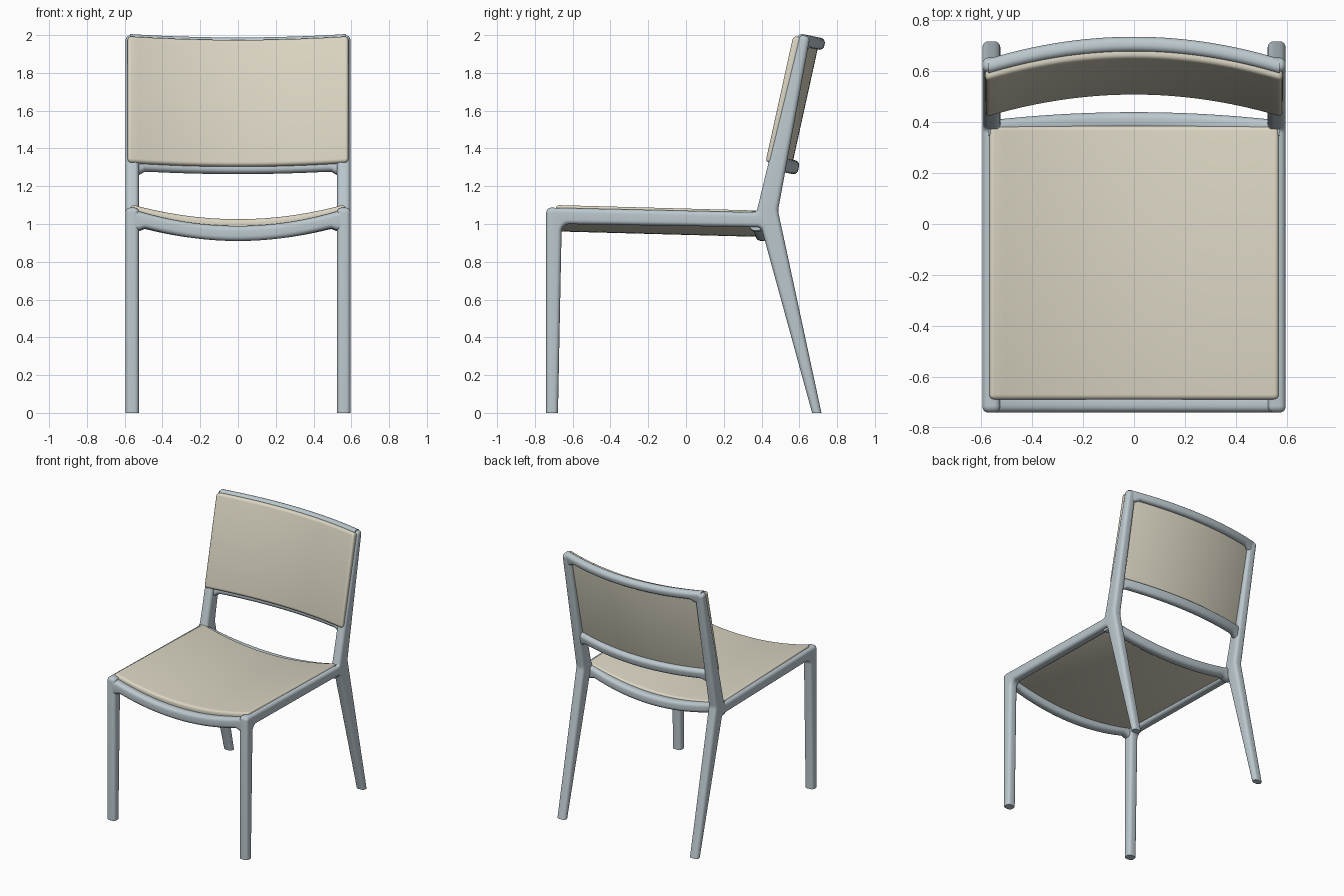
import bpy, bmesh, math
from mathutils import Vector

if "Cube" in bpy.data.objects:
    bpy.data.objects.remove(bpy.data.objects["Cube"])

TILT = math.atan(0.22)          # lean of the backrest
CT, ST = math.cos(TILT), math.sin(TILT)


def material(name, rgb):
    m = bpy.data.materials.new(name)
    m.diffuse_color = (*rgb, 1)
    m.use_nodes = True
    m.node_tree.nodes["Principled BSDF"].inputs["Base Color"].default_value = m.diffuse_color
    return m


FRAME = material("painted_frame", (0.50, 0.58, 0.62))
FABRIC = material("beige_fabric", (0.70, 0.66, 0.54))


def finish(bm, name, mat):
    bmesh.ops.recalc_face_normals(bm, faces=bm.faces)
    me = bpy.data.meshes.new(name)
    bm.to_mesh(me)
    bm.free()
    me.materials.append(mat)
    me.shade_smooth()
    me.set_sharp_from_angle(angle=math.radians(40))
    ob = bpy.data.objects.new(name, me)
    bpy.context.collection.objects.link(ob)
    return ob


def fillet(points, steps=6):
    """Round the corners of a closed 2D outline of (a, b, radius)."""
    out = []
    n = len(points)
    for i, (a, b, r) in enumerate(points):
        p = Vector((a, b))
        if r == 0:
            out.append(p)
            continue
        d0 = (Vector(points[i - 1][:2]) - p).normalized()
        d1 = (Vector(points[(i + 1) % n][:2]) - p).normalized()
        half = d0.angle(d1) / 2
        t = r / math.tan(half)
        c = p + (d0 + d1).normalized() * r / math.sin(half)
        s, e = p + d0 * t - c, p + d1 * t - c
        sweep = math.pi - 2 * half
        for k in range(steps + 1):
            f = k / steps
            out.append(c + (s * math.sin((1 - f) * sweep) + e * math.sin(f * sweep)) / math.sin(sweep))
    return out


def side_frame():
    # one outline holds front leg, side rail, back leg and back upright
    outline = fillet([
        (-0.74, -0.06, 0), (-0.74, 1.087, 0.026), (0.373, 1.062, 0.02),
        (0.602, 2.003, 0.025), (0.657, 1.99, 0.025), (0.487, 1.07, 0.08),
        (0.730, -0.06, 0), (0.684, -0.06, 0), (0.398, 0.983, 0.03),
        (-0.658, 1.0, 0.04), (-0.679, -0.06, 0)])
    bm = bmesh.new()
    face = bm.faces.new([bm.verts.new((0.525, y, z)) for y, z in outline])
    ext = bmesh.ops.extrude_face_region(bm, geom=[face])
    for v in ext["geom"]:
        if isinstance(v, bmesh.types.BMVert):
            v.co.x = 0.595
    bm.normal_update()
    rim = {e for f in bm.faces if abs(f.normal.x) > 0.9 for e in f.edges}
    bmesh.ops.bevel(bm, geom=list(rim), offset=0.023, segments=5, profile=0.5,
                    affect='EDGES', clamp_overlap=False)
    # cut the feet flat on the floor
    cut = bmesh.ops.bisect_plane(bm, geom=bm.verts[:] + bm.edges[:] + bm.faces[:],
                                 plane_co=(0, 0, 0), plane_no=(0, 0, -1), clear_outer=True)
    bmesh.ops.holes_fill(bm, edges=[e for e in cut["geom_cut"] if isinstance(e, bmesh.types.BMEdge)])
    ob = finish(bm, "side_frames", FRAME)
    ob.modifiers.new("mirror", 'MIRROR').use_axis[0] = True


def rail(name, y, z, depth, height, sag_y, sag_z, tilt):
    """Rounded bar across x; sag_y / sag_z are parabola factors."""
    c, s = (CT, ST) if tilt else (1, 0)
    bm = bmesh.new()
    rings = []
    xmax, n = 0.572, 44
    for i in range(n + 1):
        x = -xmax + 2 * xmax * i / n
        # widen downwards near the legs for a soft inner corner
        flare = 0.03 * min(1, max(0, (abs(x) - 0.485) / 0.045)) ** 2
        h0, h1, d = -height / 2 - flare, height / 2, depth / 2
        sec = fillet([(-d, h0, 0.026), (d, h0, 0.026), (d, h1, 0.026), (-d, h1, 0.026)], 5)
        cy, cz = y + sag_y * x * x, z + sag_z * x * x
        rings.append([bm.verts.new((x, cy + a * c + b * s, cz - a * s + b * c)) for a, b in sec])
    for r0, r1 in zip(rings, rings[1:]):
        for k in range(len(r0)):
            j = (k + 1) % len(r0)
            bm.faces.new((r0[k], r0[j], r1[j], r1[k]))
    bm.faces.new(rings[0])
    bm.faces.new(rings[-1])
    finish(bm, name, FRAME)


def pad(name, size, bend):
    """Soft-edged slab sliced along x, then bent by a position function."""
    bm = bmesh.new()
    bmesh.ops.create_cube(bm, size=1)
    bmesh.ops.scale(bm, vec=size, verts=bm.verts)
    bmesh.ops.bevel(bm, geom=bm.edges[:], offset=0.02, segments=4, profile=0.5, affect='EDGES')
    for i in range(1, 32):
        x = (size[0] - 0.05) * (i / 32 - 0.5)
        bmesh.ops.bisect_plane(bm, geom=bm.verts[:] + bm.edges[:] + bm.faces[:],
                               plane_co=(x, 0, 0), plane_no=(1, 0, 0))
    for v in bm.verts:
        v.co = bend(*v.co)
    finish(bm, name, FABRIC)


def seat_bend(x, y, z):
    return Vector((x, y - 0.152, 0.979 + z - 0.027 * y + 0.245 * x * x))


def back_bend(x, y, z):
    y -= 0.265 * x * x
    return Vector((x, 0.605 + y * CT + z * ST, 1.638 - y * ST + z * CT))


side_frame()
rail("front_seat_rail", -0.705, 0.950, 0.068, 0.080, 0, 0.28, False)
rail("back_seat_rail", 0.404, 0.948, 0.070, 0.074, -0.10, 0.26, False)
rail("lower_back_rail", 0.565, 1.302, 0.064, 0.074, -0.265, 0.055, True)
rail("top_back_rail", 0.704, 1.955, 0.060, 0.064, -0.265, 0.055, True)

pad("seat_pad", (1.136, 1.075, 0.065), seat_bend)
pad("back_pad", (1.168, 0.056, 0.685), back_bend)
